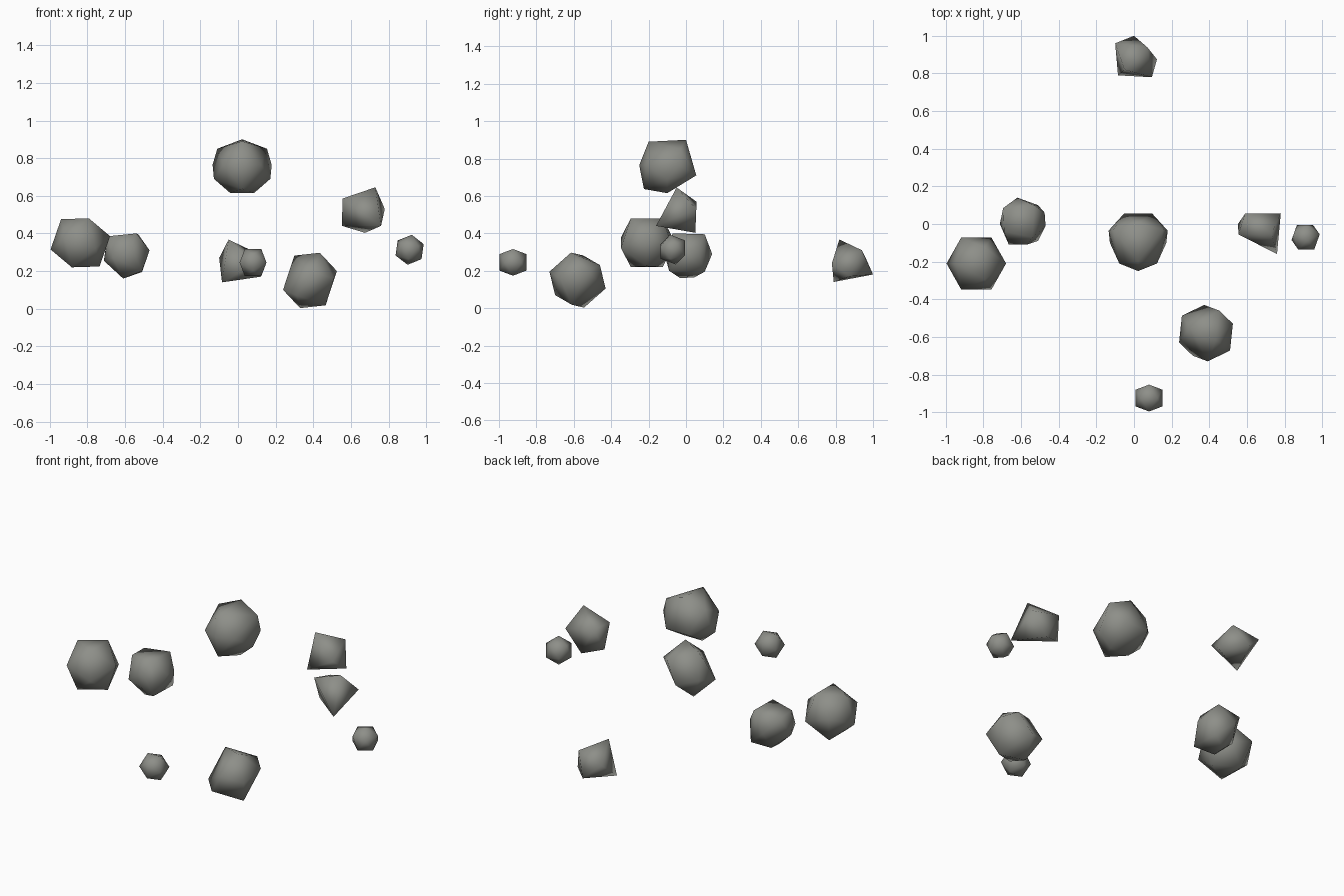
import bpy, bmesh
from math import radians
from mathutils import Vector, Euler

grey = bpy.data.materials.new("stone_grey")
grey.diffuse_color = (0.27, 0.275, 0.25, 1)


def rock(name, points):
    """Smooth-shaded boulder: the convex hull of a few corner points."""
    bm = bmesh.new()
    for p in points:
        bm.verts.new(p)
    bmesh.ops.convex_hull(bm, input=bm.verts[:])
    bmesh.ops.delete(bm, geom=[v for v in bm.verts if not v.link_faces], context='VERTS')
    bmesh.ops.recalc_face_normals(bm, faces=bm.faces[:])
    for f in bm.faces:
        f.smooth = True
    mesh = bpy.data.meshes.new(name)
    bm.to_mesh(mesh)
    bm.free()
    mesh.materials.append(grey)
    bpy.context.collection.objects.link(bpy.data.objects.new(name, mesh))


def symmetric(center, half):
    """Corners given as offsets on one side, repeated opposite the centre."""
    c = Vector(center)
    return [c + s * Vector(v) for v in half for s in (1, -1)]


def icosahedron(center, radius, rot):
    e = Euler([radians(a) for a in rot])
    half = []
    for s in (1, -1):
        for v in ((0, s, 1.618), (s, 1.618, 0), (1.618, 0, s)):
            w = Vector(v).normalized() * radius
            w.rotate(e)
            half.append(w)
    return symmetric(center, half)


# regular twenty-sided rocks
rock("left_large_rock", icosahedron((-0.838, -0.21, 0.35), 0.162, (0, 19.1, 0)))
rock("front_small_rock", icosahedron((0.08, -0.925, 0.245), 0.084, (0, 0, 90)))
rock("right_small_rock", icosahedron((0.912, -0.07, 0.313), 0.082, (-20.9, 8, 0)))
rock("front_large_rock", symmetric((0.3825, -0.58, 0.15), [
    (-0.01, 0.15, -0.045), (0.143, 0.05, 0.05), (0.128, -0.092, 0.01),
    (0.0525, -0.035, 0.147), (-0.083, 0.03, 0.132), (0.07, 0.12, 0.08)]))

# top rock, mirrored left to right
half = [(0, 0, 0.9), (0, -0.2, 0.89), (0, -0.25, 0.765), (0, -0.225, 0.637),
        (0.075, 0.055, 0.71), (0.132, -0.03, 0.85), (0.157, -0.035, 0.765),
        (0.15, -0.1, 0.69), (0.1, -0.21, 0.765), (0.064, -0.1, 0.615)]
rock("top_large_rock", [(0.022 + s * x, y, z) for x, y, z in half for s in (1, -1) if x or s > 0])

# irregular rounded rock
rock("left_medium_rock", [
    (-0.62, 0.14, 0.29), (-0.53, 0.1, 0.395), (-0.475, 0.06, 0.31), (-0.47, -0.01, 0.31),
    (-0.51, -0.09, 0.2), (-0.51, 0.1, 0.195), (-0.61, 0.045, 0.165), (-0.61, -0.03, 0.16),
    (-0.665, -0.11, 0.27), (-0.713, 0, 0.255), (-0.695, 0.085, 0.38),
    (-0.54, -0.07, 0.4), (-0.69, -0.04, 0.385), (-0.57, -0.11, 0.33)])

# pointed shards
rock("back_shard", [
    (-0.085, 0.79, 0.14), (0.095, 0.78, 0.24), (0.122, 0.875, 0.17), (0, 1, 0.18),
    (-0.1, 0.96, 0.27), (-0.05, 0.82, 0.367), (0.07, 0.94, 0.31)])
rock("right_shard", [
    (0.73, -0.05, 0.645), (0.59, 0.055, 0.57), (0.78, 0.055, 0.53), (0.76, -0.16, 0.44),
    (0.675, 0.05, 0.403), (0.553, 0, 0.44), (0.555, -0.055, 0.585)])
